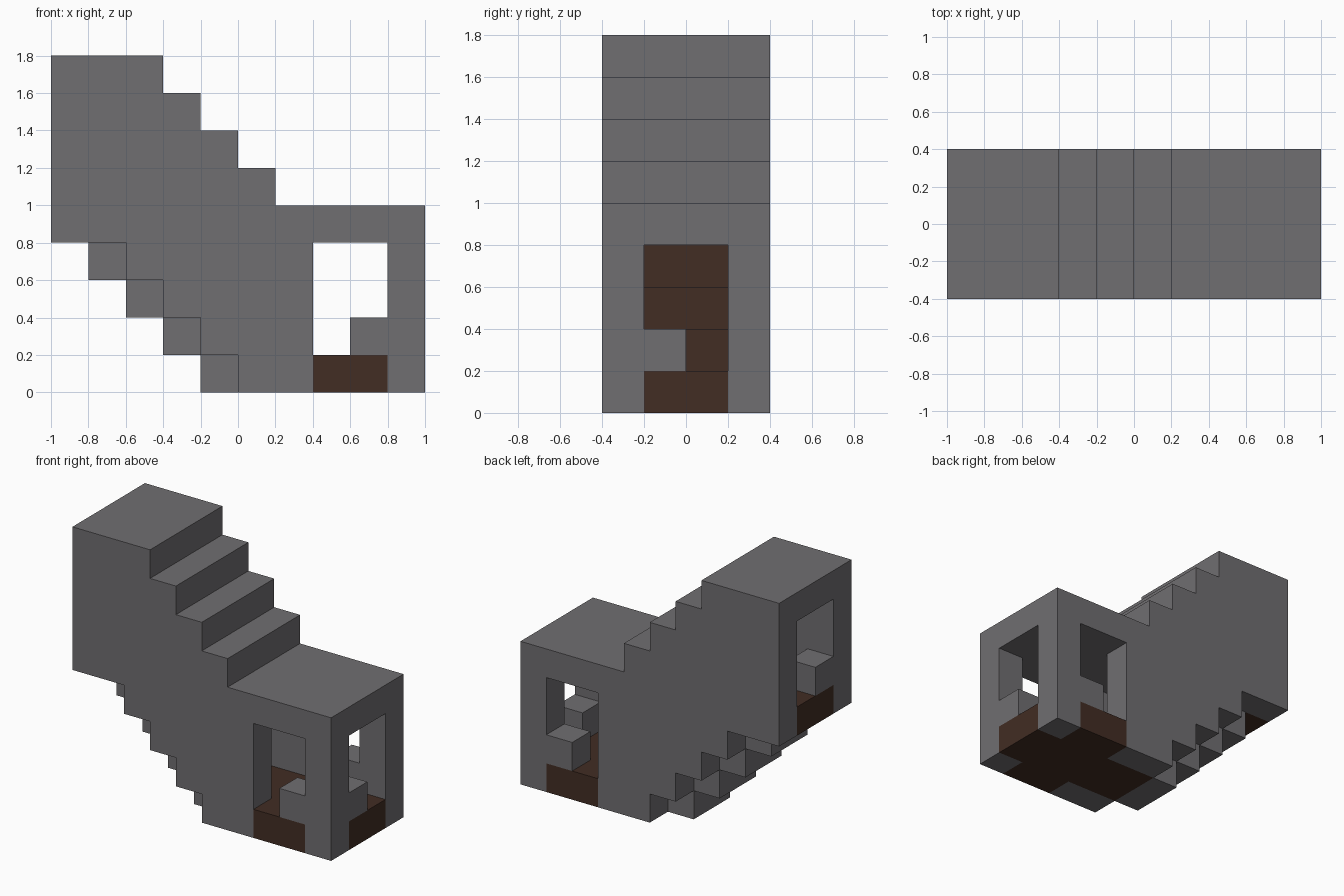
import bpy
import bmesh

cube = bpy.data.objects.get("Cube")
if cube:
    bpy.data.objects.remove(cube, do_unlink=True)

U = 0.2  # one block


def material(name, rgb):
    m = bpy.data.materials.new(name)
    m.use_nodes = True
    m.diffuse_color = (*rgb, 1)
    bsdf = m.node_tree.nodes["Principled BSDF"]
    bsdf.inputs["Base Color"].default_value = (*rgb, 1)
    bsdf.inputs["Roughness"].default_value = 0.9
    return m


stone = material("grey stone", (0.162, 0.156, 0.165))
wood = material("dark brown wood", (0.054, 0.026, 0.017))


def prism(name, outline, y0, y1, mat):
    """Extrude an (x, z) outline from y0 to y1, all measured in blocks."""
    bm = bmesh.new()
    face = bm.faces.new([bm.verts.new((x * U, y0 * U, z * U)) for x, z in outline])
    new = bmesh.ops.extrude_face_region(bm, geom=[face])["geom"]
    verts = [v for v in new if isinstance(v, bmesh.types.BMVert)]
    bmesh.ops.translate(bm, verts=verts, vec=(0, (y1 - y0) * U, 0))
    bmesh.ops.recalc_face_normals(bm, faces=bm.faces)
    mesh = bpy.data.meshes.new(name)
    bm.to_mesh(mesh)
    bm.free()
    mesh.materials.append(mat)
    obj = bpy.data.objects.new(name, mesh)
    bpy.context.collection.objects.link(obj)
    return obj


def box(name, x0, x1, y0, y1, z0, z1, mat):
    return prism(name, [(x0, z0), (x1, z0), (x1, z1), (x0, z1)], y0, y1, mat)


def steps(x, z, count):
    """Points of a staircase climbing towards -x, starting with a riser."""
    points = []
    for i in range(count):
        points += [(x - i, z + i), (x - i, z + i + 1)]
    return points


# Stepped outlines shared by the walls and the roof
roof_top = [(5, 5)] + steps(1, 5, 4) + [(-5, 9)]
wall_bottom = [(-5, 4)] + steps(0, 0, 4)[::-1]
doorway = [(2, 0), (2, 4), (4, 4), (4, 0), (5, 0)]
roof_bottom = [(-5, 8)] + steps(0, 4, 4)[::-1] + [(5, 4)]

# Side walls with a doorway, a wooden sill and a block beside it
for name, y in (("front", -2), ("back", 1)):
    prism(name + "_wall", roof_top + wall_bottom + doorway, y, y + 1, stone)
    box(name + "_door_sill", 2, 4, y, y + 1, 0, 1, wood)
    box(name + "_door_block", 3, 4, y, y + 1, 1, 2, stone)

# Stepped roof over the passage
prism("roof", roof_top + roof_bottom, -1, 1, stone)

# Lower floor, stair treads with supports, and upper landing
box("lower_floor", 0, 5, -1, 1, 0, 1, wood)
for i in range(4):
    box(f"stair_support_{i + 1}", -i - 1, -i, -1, 1, i, i + 1, stone)
    if i < 3:
        box(f"stair_tread_{i + 1}", -i - 1, -i, -1, 1, i + 1, i + 2, wood)
box("upper_landing", -5, -3, -1, 1, 4, 5, wood)

# Blocks standing in the two end openings
box("lower_end_block", 4, 5, -1, 0, 1, 2, stone)
box("upper_end_block", -5, -4, -1, 0, 5, 6, stone)
